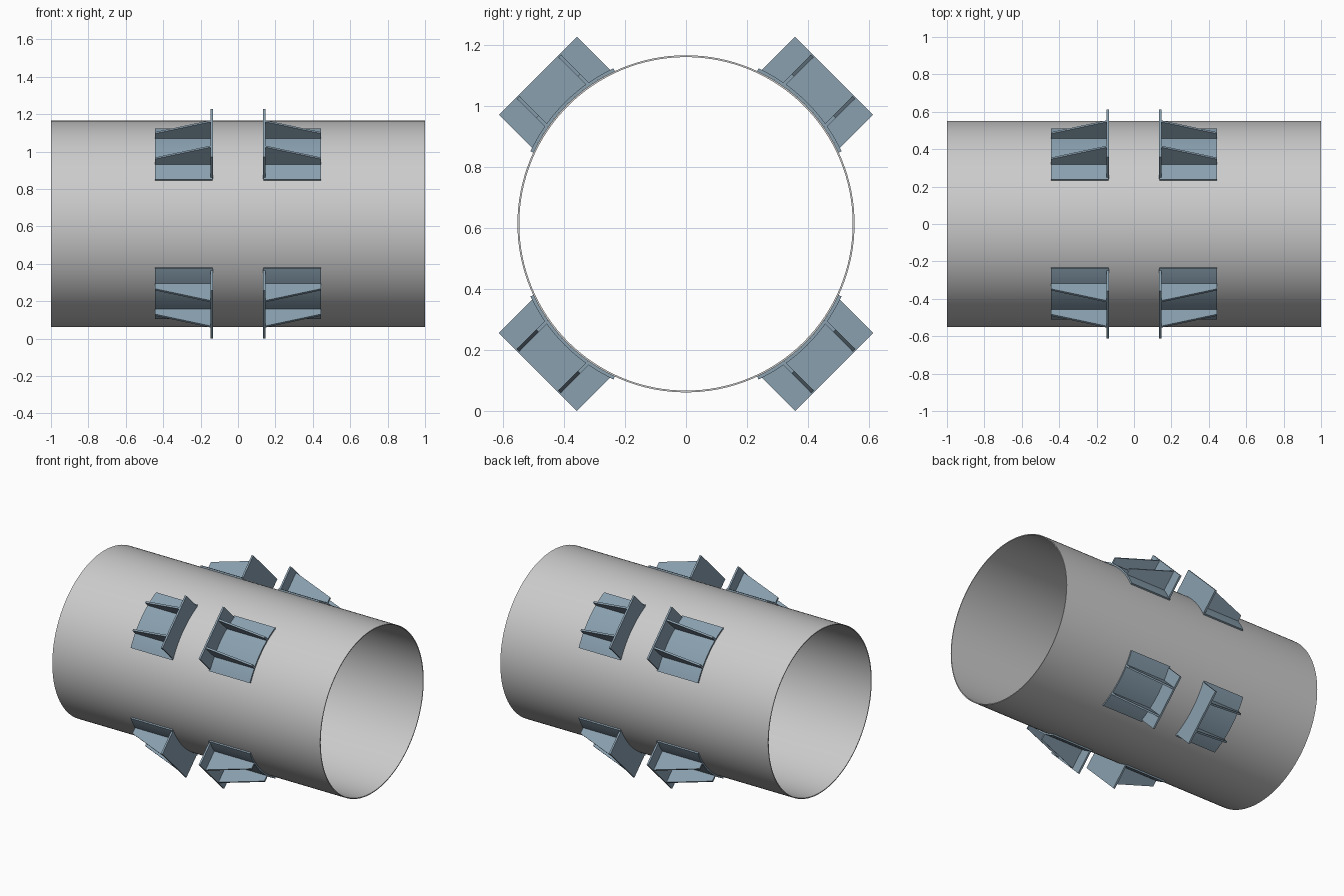
import bpy, bmesh, math
from mathutils import Vector

if "Cube" in bpy.data.objects:
    bpy.data.objects.remove(bpy.data.objects["Cube"])

R, WALL = 0.552, 0.006          # pipe radius and wall
PAD = 0.010                     # saddle pad thickness
X0, X1 = 0.135, 0.445           # bracket extent along the pipe
HALF_W, TOP = 0.181, 0.686      # end plate half width and outer reach
CZ = (HALF_W + TOP) / math.sqrt(2)

steel = bpy.data.materials.new("painted_steel")
steel.diffuse_color = (0.25, 0.35, 0.43, 1)
steel.use_nodes = True
steel.node_tree.nodes["Principled BSDF"].inputs["Base Color"].default_value = steel.diffuse_color


def arc(r, half_angle, n=20):
    """(tangential, radial) points along an arc."""
    angles = [half_angle * (2 * i / n - 1) for i in range(n + 1)]
    return [(r * math.sin(a), r * math.cos(a)) for a in angles]


def prism(bm, points, offset):
    """Closed prism from an outline of 3D points."""
    face = bm.faces.new([bm.verts.new(p) for p in points])
    ext = bmesh.ops.extrude_face_region(bm, geom=[face], use_keep_orig=True)
    verts = [g for g in ext["geom"] if isinstance(g, bmesh.types.BMVert)]
    bmesh.ops.translate(bm, verts=verts, vec=offset)


def finish(bm, name, mat=None):
    bmesh.ops.recalc_face_normals(bm, faces=bm.faces)
    mesh = bpy.data.meshes.new(name)
    bm.to_mesh(mesh)
    bm.free()
    ob = bpy.data.objects.new(name, mesh)
    bpy.context.collection.objects.link(ob)
    if mat:
        mesh.materials.append(mat)
    bpy.ops.object.select_all(action='DESELECT')
    ob.select_set(True)
    bpy.context.view_layer.objects.active = ob
    bpy.ops.object.shade_smooth_by_angle(angle=math.radians(30))
    return ob


# Thin open pipe along x
bm = bmesh.new()
n = 128
profile = [(-1, R), (1, R), (1, R - WALL), (-1, R - WALL)]
rings = [[bm.verts.new((x, r * math.cos(2 * math.pi * i / n),
                        CZ + r * math.sin(2 * math.pi * i / n)))
          for x, r in profile] for i in range(n)]
for i in range(n):
    a, b = rings[i], rings[(i + 1) % n]
    for k in range(4):
        m = (k + 1) % 4
        bm.faces.new((a[k], a[m], b[m], b[k]))
finish(bm, "pipe")

# Four brackets around the pipe on each side of the middle
for quarter in range(4):
    ang = math.radians(45 + 90 * quarter)
    rad = Vector((0, math.cos(ang), math.sin(ang)))
    tan = Vector((0, -math.sin(ang), math.cos(ang)))
    for s in (-1, 1):
        def place(x, t, r):
            return Vector((s * x, 0, CZ)) + tan * t + rad * r

        tag = f"{quarter + 1}_{'left' if s < 0 else 'right'}"

        # Curved saddle pad
        bm = bmesh.new()
        half = math.radians(20)
        outline = arc(R, half) + arc(R + PAD, half)[::-1]
        prism(bm, [place(X0 + 0.002, t, r) for t, r in outline],
              Vector((s * (X1 - X0 - 0.002), 0, 0)))
        finish(bm, "saddle_pad_" + tag, steel)

        # Upright end plate with curved base
        bm = bmesh.new()
        outline = arc(R, math.asin(HALF_W / R)) + [(HALF_W, TOP), (-HALF_W, TOP)]
        prism(bm, [place(X0, t, r) for t, r in outline], Vector((s * 0.012, 0, 0)))
        finish(bm, "end_plate_" + tag, steel)

        # Two tapered ribs
        bm = bmesh.new()
        for t in (-0.096, 0.096):
            side = [(X0 + 0.01, 0.549), (X1, 0.549), (X1, 0.592), (X0 + 0.01, 0.682)]
            prism(bm, [place(x, t - 0.006, r) for x, r in side], tan * 0.012)
        finish(bm, "ribs_" + tag, steel)
